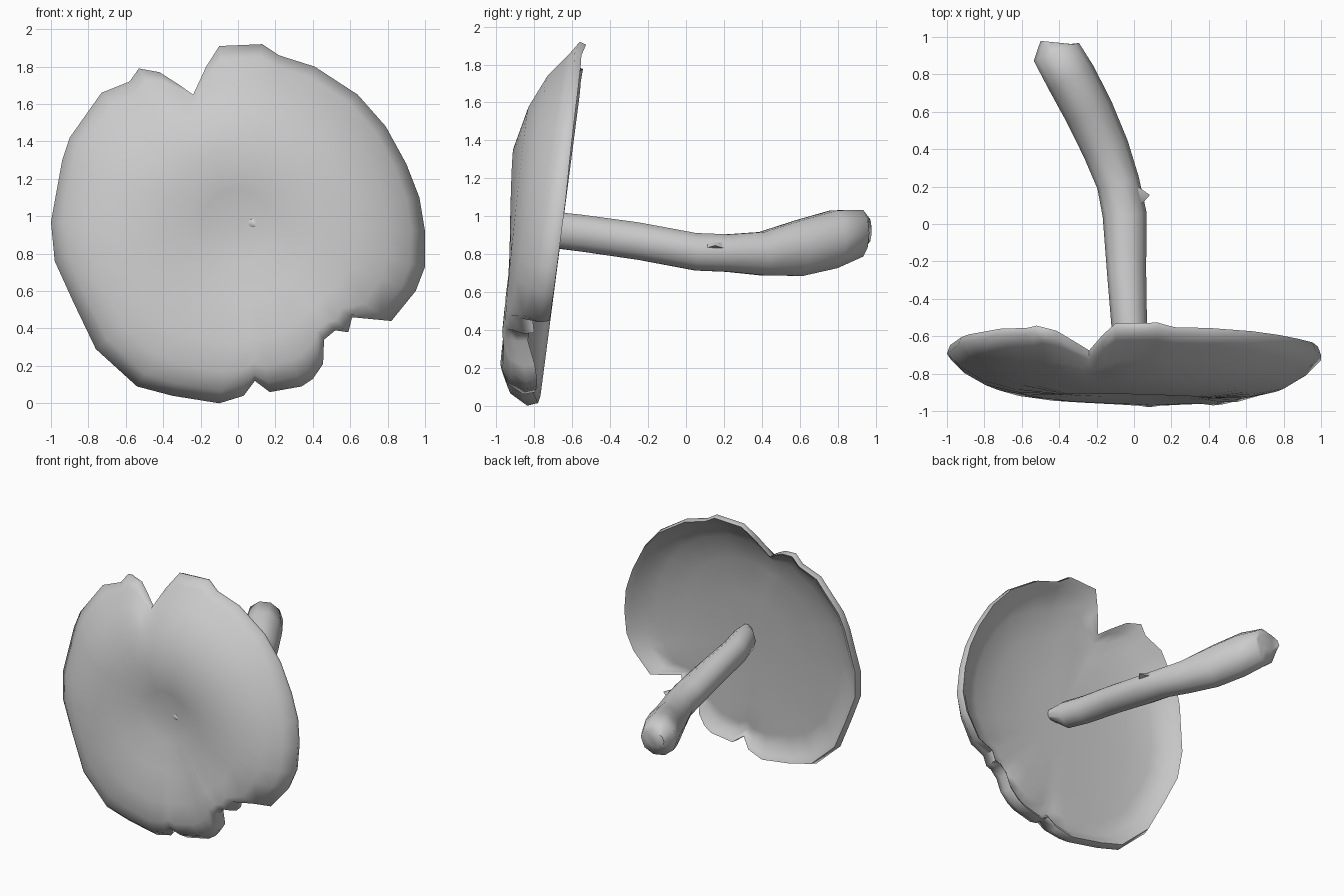
import bpy, bmesh
from math import sin, cos, pi, hypot
from mathutils import Vector

if "Cube" in bpy.data.objects:
    bpy.data.objects.remove(bpy.data.objects["Cube"])


def finish(name, bm, angle):
    bmesh.ops.recalc_face_normals(bm, faces=bm.faces[:])
    me = bpy.data.meshes.new(name)
    bm.to_mesh(me)
    bm.free()
    ob = bpy.data.objects.new(name, me)
    bpy.context.collection.objects.link(ob)
    bpy.ops.object.select_all(action='DESELECT')
    ob.select_set(True)
    bpy.context.view_layer.objects.active = ob
    bpy.ops.object.shade_smooth_by_angle(angle=angle)
    return ob


def bridge(bm, a, b):
    n = len(a)
    for i in range(n):
        j = (i + 1) % n
        bm.faces.new((a[i], a[j], b[j], b[i]))


def fan(bm, ring, tip):
    for i in range(len(ring)):
        bm.faces.new((ring[i], ring[(i + 1) % len(ring)], tip))


# Cap: ragged rim outline (x, z), clockwise from the top
RIM = [(-.10, 1.91), (.13, 1.92), (.22, 1.86), (.41, 1.80), (.64, 1.65), (.79, 1.48),
       (.90, 1.28), (.97, 1.10), (1.0, .92), (1.0, .73), (.95, .60), (.82, .44),
       (.61, .46), (.59, .38), (.52, .39), (.46, .34), (.455, .21), (.40, .13),
       (.34, .09), (.17, .06), (.09, .12), (.03, .04), (-.10, 0), (-.35, .04),
       (-.54, .09), (-.76, .29), (-.88, .54), (-.98, .76), (-1.0, .97), (-.94, 1.30),
       (-.90, 1.42), (-.73, 1.66), (-.58, 1.72), (-.53, 1.79), (-.42, 1.77),
       (-.31, 1.70), (-.24, 1.65), (-.17, 1.80)]
CZ, R = .95, .97

# (radius fraction, height in front of the tilted rim plane, extra toward the top)
FRONT = [(1.0, .04, -.01), (.93, .115, -.035), (.82, .19, -.015), (.65, .24, .015),
         (.42, .262, .045), (.2, .22, .03)]
BACK = [(.985, -.005, 0), (.95, .02, 0), (.90, .07, 0), (.8, .105, .02),
        (.6, .14, .03), (.3, .158, .015)]


def rim_plane(z):
    return -.78 + .13 * z


def cap_ring(bm, s, depth, lift):
    ring = []
    for x, z in RIM:
        z -= CZ
        r = hypot(x, z)
        rs = s * (R + (r - R) * s ** 3)      # inner rings relax to a circle
        px, pz = x / r * rs, CZ + z / r * rs
        notch = .55 * max(0, R - r) * s ** 6  # torn edges cut back into the dome
        d = depth + lift * z / r + notch + .03 * px * (1 - s * s)
        ring.append(bm.verts.new((px, rim_plane(pz) - d, pz)))
    return ring


bm = bmesh.new()
rings = [cap_ring(bm, *p) for p in reversed(FRONT)] + [cap_ring(bm, *p) for p in BACK]
for a, b in zip(rings, rings[1:]):
    bridge(bm, a, b)
fan(bm, rings[0], bm.verts.new((0, rim_plane(CZ) - .20, CZ)))
fan(bm, rings[-1], bm.verts.new((0, rim_plane(CZ) - .16, CZ)))
finish("mushroom_cap", bm, 1.3)

# Stem: (x, y, z, half width, half height)
STEM = [(.08, -.87, .965, .02, .02), (.01, -.72, .93, .085, .10), (-.025, -.55, .91, .095, .102),
        (-.04, -.25, .868, .105, .104), (-.05, .05, .812, .118, .104), (-.085, .22, .805, .115, .104),
        (-.15, .40, .802, .125, .12), (-.24, .60, .832, .132, .155),
        (-.335, .78, .878, .135, .16), (-.415, .92, .91, .13, .13), (-.41, .97, .925, .09, .06)]
bm = bmesh.new()
rings = []
for k, (x, y, z, w, h) in enumerate(STEM):
    a, b = STEM[max(k - 1, 0)], STEM[min(k + 1, len(STEM) - 1)]
    side = Vector((b[1] - a[1], a[0] - b[0], 0)).normalized()
    if k == 0:
        side = Vector((1, 0, 0))
    rings.append([bm.verts.new(Vector((x, y, z)) + side * w * cos(t) + Vector((0, 0, h * sin(t))))
                  for t in [2 * pi * i / 10 for i in range(10)]])
for a, b in zip(rings, rings[1:]):
    bridge(bm, a, b)
bm.faces.new(rings[0])
bm.faces.new(rings[-1])
finish("mushroom_stem", bm, 1.1)

# Small torn fibre on the side of the stem
bm = bmesh.new()
base = [bm.verts.new(p) for p in ((.0, .06, .82), (-.02, .23, .82), (-.02, .21, .87), (.0, .08, .87))]
fan(bm, base, bm.verts.new((.085, .155, .845)))
bm.faces.new(base)
finish("stem_fibre", bm, 1.3)
